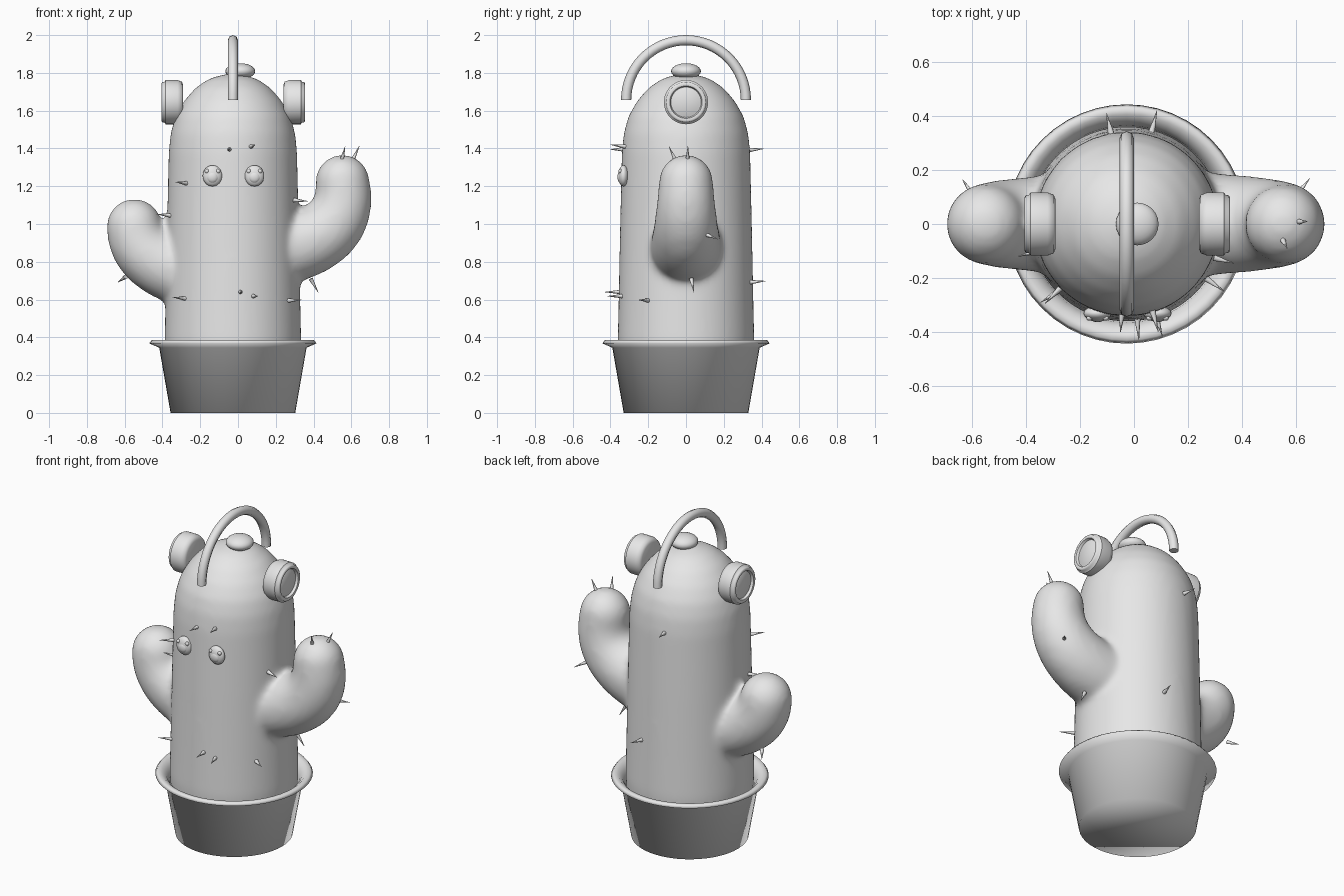
import bpy, bmesh
from math import pi, sin, cos
from mathutils import Vector, Matrix

cube = bpy.data.objects.get("Cube")
if cube:
    bpy.data.objects.remove(cube, do_unlink=True)

CX = -0.027  # axis of the trunk and pot

grey = bpy.data.materials.new("light_grey")
grey.use_nodes = True
grey.diffuse_color = (0.8, 0.8, 0.8, 1)
grey.node_tree.nodes["Principled BSDF"].inputs["Base Color"].default_value = (0.8, 0.8, 0.8, 1)


def finish(name, bm, sharp_angle=None):
    bmesh.ops.recalc_face_normals(bm, faces=bm.faces)
    for f in bm.faces:
        f.smooth = True
    if sharp_angle:
        for e in bm.edges:
            e.smooth = e.calc_face_angle(0) < sharp_angle
    mesh = bpy.data.meshes.new(name)
    bm.to_mesh(mesh)
    bm.free()
    mesh.materials.append(grey)
    ob = bpy.data.objects.new(name, mesh)
    bpy.context.collection.objects.link(ob)
    return ob


def lathe(bm, profile, matrix, sides=48):
    """Spin (radius, height) points around the local z axis, capping open ends."""
    rings = [[bm.verts.new(matrix @ Vector((r * cos(2 * pi * i / sides), r * sin(2 * pi * i / sides), z)))
              for i in range(sides)] for r, z in profile]
    for a, b in zip(rings, rings[1:]):
        for i in range(sides):
            j = (i + 1) % sides
            bm.faces.new((a[i], a[j], b[j], b[i]))
    bm.faces.new(rings[0][::-1])
    bm.faces.new(rings[-1])


def ball(bm, centre, size, segments=24):
    bmesh.ops.create_uvsphere(bm, u_segments=segments, v_segments=segments // 2, radius=1,
                              matrix=Matrix.Translation(centre) @ Matrix.Diagonal((*size, 1)))


def sweep_arm(bm, p0, p1, p2, r0, r1, steps=28):
    """Overlapping balls along a bent path, fused later by the remesh."""
    p0, p1, p2 = (Vector((x, 0, z)) for x, z in (p0, p1, p2))
    for i in range(steps + 1):
        t = i / steps
        r = r0 + (r1 - r0) * t
        ball(bm, p0 * (1 - t) ** 2 + p1 * 2 * t * (1 - t) + p2 * t * t, (r, r, r))


# Trunk with two bent arms melted into it
bm = bmesh.new()
lathe(bm, [(0.34, 0.05), (0.362, 0.38), (0.357, 0.6), (0.349, 1.0), (0.34, 1.38), (0.33, 1.48),
           (0.305, 1.57), (0.26, 1.65), (0.2, 1.72), (0.13, 1.768), (0.06, 1.79), (0.01, 1.796)],
      Matrix.Translation((CX, 0, 0)), 64)
sweep_arm(bm, (0.15, 0.86), (0.6, 0.9), (0.553, 1.223), 0.2, 0.144)
sweep_arm(bm, (-0.2, 0.73), (-0.53, 0.78), (-0.549, 0.987), 0.19, 0.147)
trunk = finish("trunk_and_arms", bm)
remesh = trunk.modifiers.new("fuse", "REMESH")
remesh.mode = "VOXEL"
remesh.voxel_size = 0.016
remesh.use_smooth_shade = True
blend = trunk.modifiers.new("blend", "SMOOTH")
blend.factor = 0.5
blend.iterations = 18

# Tapered pot with a flared rim
bm = bmesh.new()
lathe(bm, [(0.33, 0), (0.39, 0.345), (0.443, 0.368), (0.43, 0.385), (0.405, 0.382),
           (0.38, 0.36), (0.365, 0.33), (0.33, 0.1)], Matrix.Translation((CX, 0, 0)))
finish("pot", bm)

# Headband arch over the crown
bm = bmesh.new()
steps, sides, arch_r, tube_r = 32, 8, 0.317, 0.027
rings = []
for i in range(steps + 1):
    a = pi * i / steps
    ring = []
    for k in range(sides):
        b = 2 * pi * k / sides
        r = arch_r + tube_r * cos(b)
        ring.append(bm.verts.new((CX + tube_r * sin(b), r * cos(a), 1.656 + r * sin(a))))
    rings.append(ring)
for a, b in zip(rings, rings[1:]):
    for k in range(sides):
        j = (k + 1) % sides
        bm.faces.new((a[k], a[j], b[j], b[k]))
bm.faces.new(rings[0])
bm.faces.new(rings[-1])
finish("headband", bm, 1.0)

# Flattened bud on the crown
bm = bmesh.new()
ball(bm, (0.012, 0, 1.809), (0.079, 0.079, 0.042))
finish("crown_bud", bm)

# Ear cups, lathed along x with a recessed disc on the outside
for name, side in (("left", 1), ("right", -1)):
    bm = bmesh.new()
    place = Matrix.Translation((-0.025, 0, 1.645)) @ Matrix.Rotation(side * pi / 2, 4, "Y")
    lathe(bm, [(0.09, 0.265), (0.108, 0.272), (0.117, 0.295), (0.117, 0.358), (0.108, 0.364),
               (0.106, 0.376), (0.098, 0.381), (0.086, 0.378), (0.08, 0.364), (0.076, 0.364),
               (0.07, 0.368)], place)
    finish(name + "_ear_cup", bm, 0.9)

# Eyes with a pupil and two small glints
for name, x in (("left", 0.087), ("right", -0.135)):
    bm = bmesh.new()
    ball(bm, (x, -0.331, 1.255), (0.052, 0.028, 0.056))
    ball(bm, (x, -0.347, 1.248), (0.031, 0.016, 0.031), 16)
    for dx in (-0.03, 0.03):
        ball(bm, (x + dx, -0.348, 1.28), (0.012, 0.01, 0.012), 12)
    finish(name + "_eye", bm)

# Spines: base and tip
spines = [
    ((-0.045, -0.33, 1.395), (-0.05, -0.40, 1.395)),
    ((0.068, -0.32, 1.41), (0.09, -0.40, 1.42)),
    ((-0.27, -0.235, 1.215), (-0.33, -0.295, 1.222)),
    ((-0.275, -0.245, 0.605), (-0.345, -0.29, 0.612)),
    ((0.012, -0.345, 0.64), (0.018, -0.43, 0.64)),
    ((0.08, -0.335, 0.618), (0.105, -0.415, 0.618)),
    ((0.265, -0.2, 0.595), (0.335, -0.25, 0.598)),
    ((-0.355, -0.1, 1.045), (-0.43, -0.12, 1.052)),
    ((0.295, -0.125, 1.127), (0.37, -0.145, 1.12)),
    ((-0.085, 0.335, 1.392), (-0.102, 0.41, 1.398)),
    ((0.065, 0.34, 0.692), (0.085, 0.42, 0.698)),
    ((0.549, -0.055, 1.335), (0.567, -0.09, 1.41)),
    ((0.605, 0.008, 1.335), (0.642, 0.01, 1.412)),
    ((0.385, 0.028, 0.71), (0.425, 0.042, 0.638)),
    ((0.6, 0.105, 0.945), (0.65, 0.168, 0.92)),
    ((-0.595, 0.105, 0.72), (-0.635, 0.165, 0.692)),
]
bm = bmesh.new()
for base, tip in spines:
    base, tip = Vector(base), Vector(tip)
    d = tip - base
    bmesh.ops.create_cone(bm, cap_ends=True, segments=8, radius1=0.012, radius2=0.001, depth=d.length,
                          matrix=Matrix.Translation((base + tip) / 2) @ d.to_track_quat("Z", "Y").to_matrix().to_4x4())
finish("spines", bm, 1.0)
